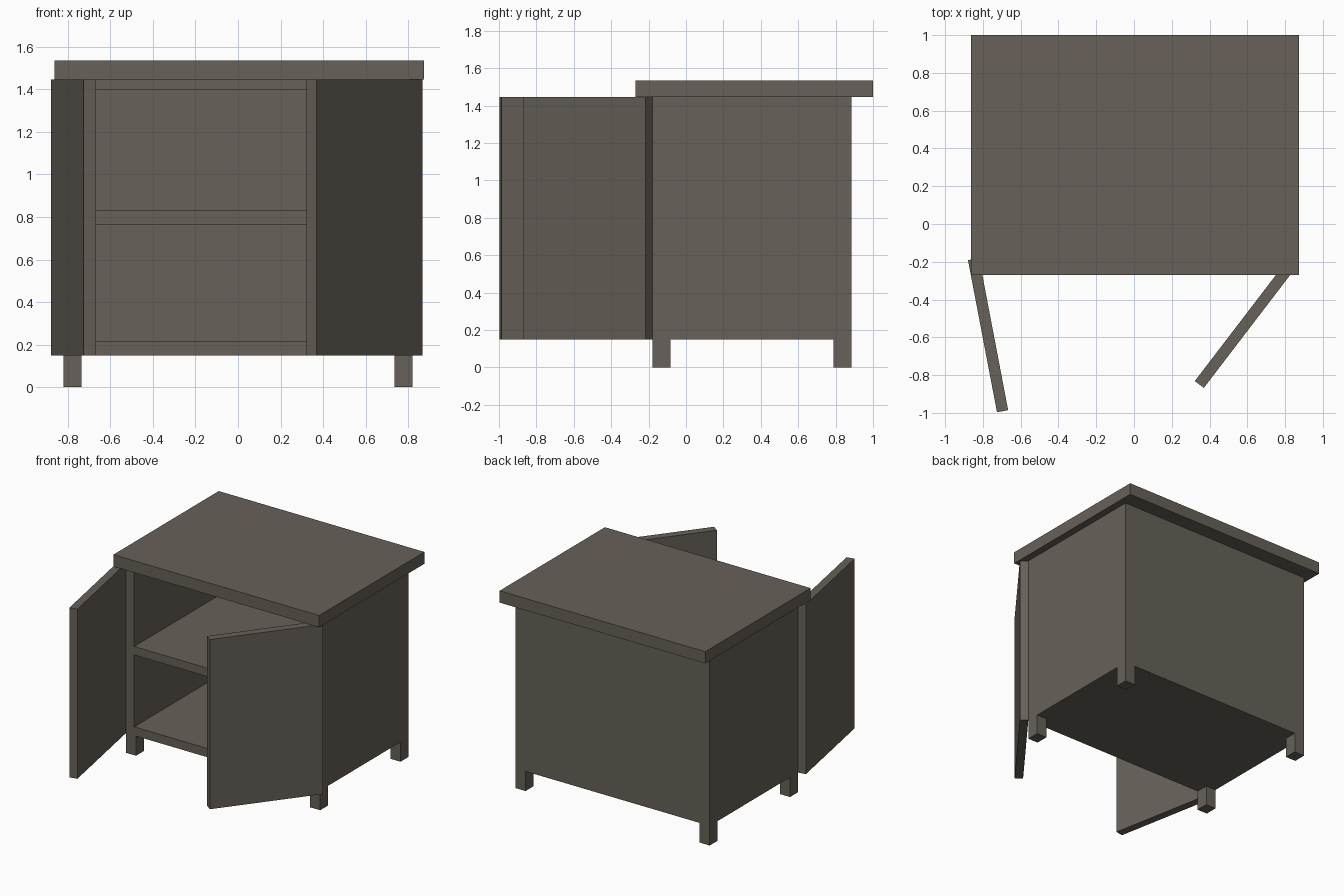
import bpy, bmesh, math
from mathutils import Matrix, Vector

if "Cube" in bpy.data.objects:
    bpy.data.objects.remove(bpy.data.objects["Cube"])

wood = bpy.data.materials.new("grey brown wood")
wood.diffuse_color = (0.135, 0.12, 0.099, 1)
wood.use_nodes = True
wood.node_tree.nodes["Principled BSDF"].inputs["Base Color"].default_value = wood.diffuse_color


def box(name, lo, hi, pivot=(0, 0, 0), angle=0):
    """Box between two corners, turned about a vertical hinge at pivot."""
    lo, hi = Vector(lo), Vector(hi)
    bm = bmesh.new()
    bmesh.ops.create_cube(bm, size=1)
    bmesh.ops.scale(bm, vec=hi - lo, verts=bm.verts)
    bmesh.ops.translate(bm, vec=(lo + hi) / 2, verts=bm.verts)
    mesh = bpy.data.meshes.new(name)
    bm.to_mesh(mesh)
    bm.free()
    mesh.materials.append(wood)
    ob = bpy.data.objects.new(name, mesh)
    ob.matrix_world = Matrix.Translation(pivot) @ Matrix.Rotation(math.radians(angle), 4, 'Z')
    bpy.context.collection.objects.link(ob)
    return ob


W, FRONT, BACK = 0.82, -0.18, 0.885      # body half width, front and back
BOTTOM, TOP = 0.15, 1.445                # body bottom and top
SIDE = 0.07                              # side panel thickness
IN = W - SIDE

# Worktop with overhang
box("worktop", (-0.863, -0.27, TOP), (0.874, 1.0, 1.535))

# Carcass: sides, back and boards
box("left_side", (-W, FRONT, BOTTOM), (-IN, BACK, TOP))
box("right_side", (IN, FRONT, BOTTOM), (W, BACK, TOP))
box("back_panel", (-IN, BACK - 0.06, BOTTOM), (IN, BACK, TOP))
for name, z0, z1 in (("bottom_board", BOTTOM, 0.217),
                     ("middle_shelf", 0.765, 0.83),
                     ("top_board", 1.397, TOP)):
    box(name, (-IN, FRONT, z0), (IN, BACK - 0.06, z1))

# Four legs
for side, x in (("left", -W), ("right", W - 0.085)):
    for end, y in (("front", FRONT), ("back", BACK - 0.096)):
        box(f"{end}_{side}_leg", (x, y, 0), (x + 0.085, y + 0.096, BOTTOM))

# Open doors, hinged on the front corners of the body
box("left_door", (0, -0.06, BOTTOM), (W, 0, TOP), (-W, FRONT, 0), -79.2)
box("right_door", (-W, -0.06, BOTTOM), (0, 0, TOP), (W, FRONT, 0), 52.6)
